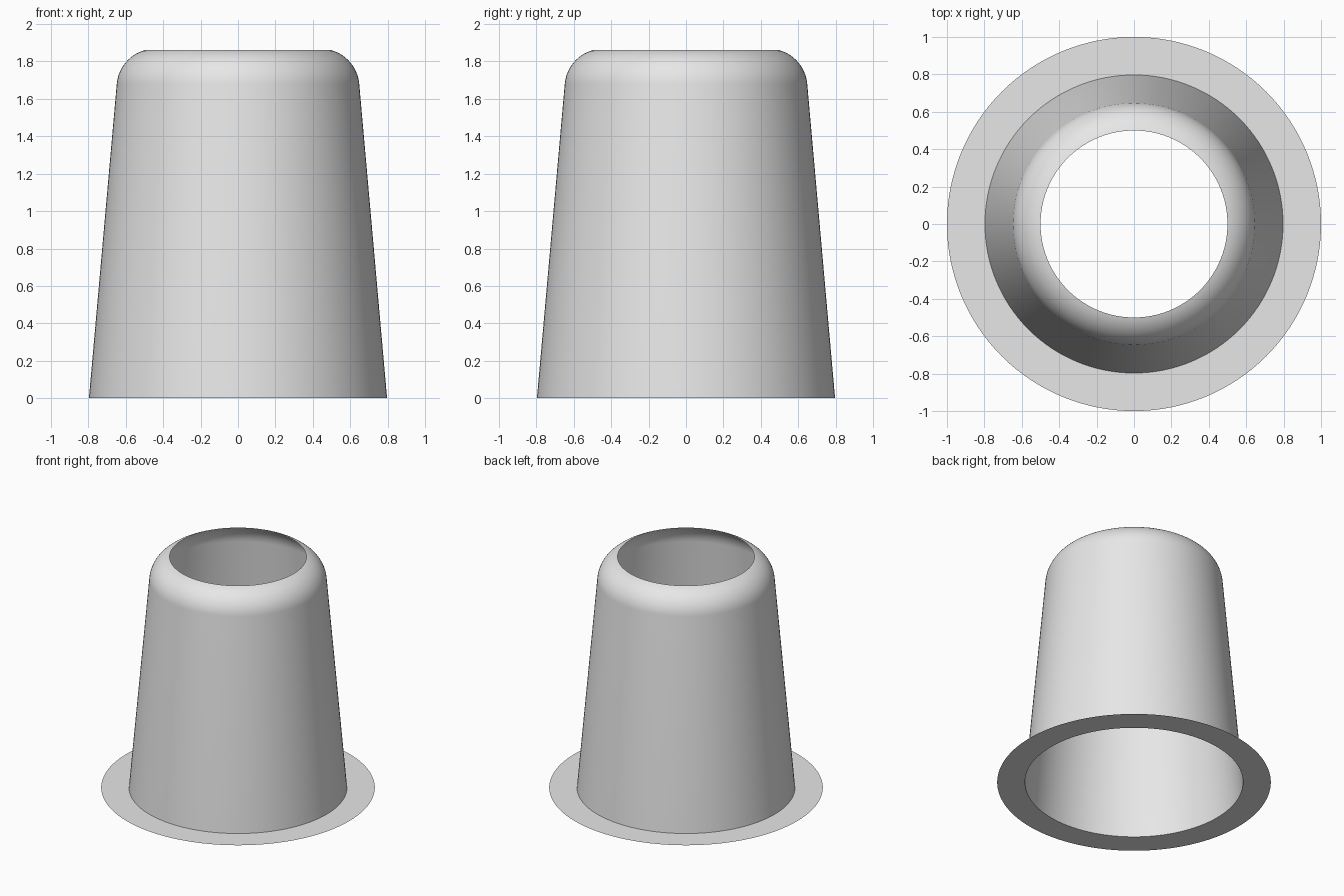
import bpy
import bmesh
from math import cos, sin, pi, radians
from mathutils import Vector

cube = bpy.data.objects.get("Cube")
if cube:
    bpy.data.objects.remove(cube, do_unlink=True)

SEGMENTS = 128

gray = bpy.data.materials.new("plain gray")
gray.use_nodes = True
color = (0.8, 0.8, 0.8, 1.0)
gray.diffuse_color = color
gray.node_tree.nodes["Principled BSDF"].inputs["Base Color"].default_value = color


def lathe(name, profile):
    """Spin an open (radius, height) profile around z into a thin shell."""
    bm = bmesh.new()
    verts = [bm.verts.new((r, 0, z)) for r, z in profile]
    edges = [bm.edges.new(pair) for pair in zip(verts, verts[1:])]
    bmesh.ops.spin(bm, geom=verts + edges, cent=(0, 0, 0), axis=(0, 0, 1),
                   angle=2 * pi, steps=SEGMENTS, use_merge=True)
    bmesh.ops.remove_doubles(bm, verts=bm.verts, dist=1e-5)
    # Face the shell outward and up
    bm.normal_update()
    for face in bm.faces:
        c = face.calc_center_median()
        outward = Vector((c.x, c.y, 0)).normalized() + Vector((0, 0, 1))
        if face.normal.dot(outward) < 0:
            face.normal_flip()
    mesh = bpy.data.meshes.new(name)
    bm.to_mesh(mesh)
    bm.free()
    mesh.materials.append(gray)
    obj = bpy.data.objects.new(name, mesh)
    bpy.context.collection.objects.link(obj)
    bpy.ops.object.select_all(action='DESELECT')
    obj.select_set(True)
    bpy.context.view_layer.objects.active = obj
    bpy.ops.object.shade_smooth_by_angle(angle=radians(30))
    return obj


# Tapered wall with a rounded shoulder, open at the top
center_r, center_z, radius = 0.443, 1.662, 0.206
start, end, steps = radians(5), radians(74), 16
shoulder = []
for i in range(steps + 1):
    a = start + (end - start) * i / steps
    shoulder.append((center_r + radius * cos(a), center_z + radius * sin(a)))
lathe("tapered_body", [(0.797, 0)] + shoulder)

# Flat ring around the foot
lathe("base_flange", [(1.0, 0), (0.797, 0)])
